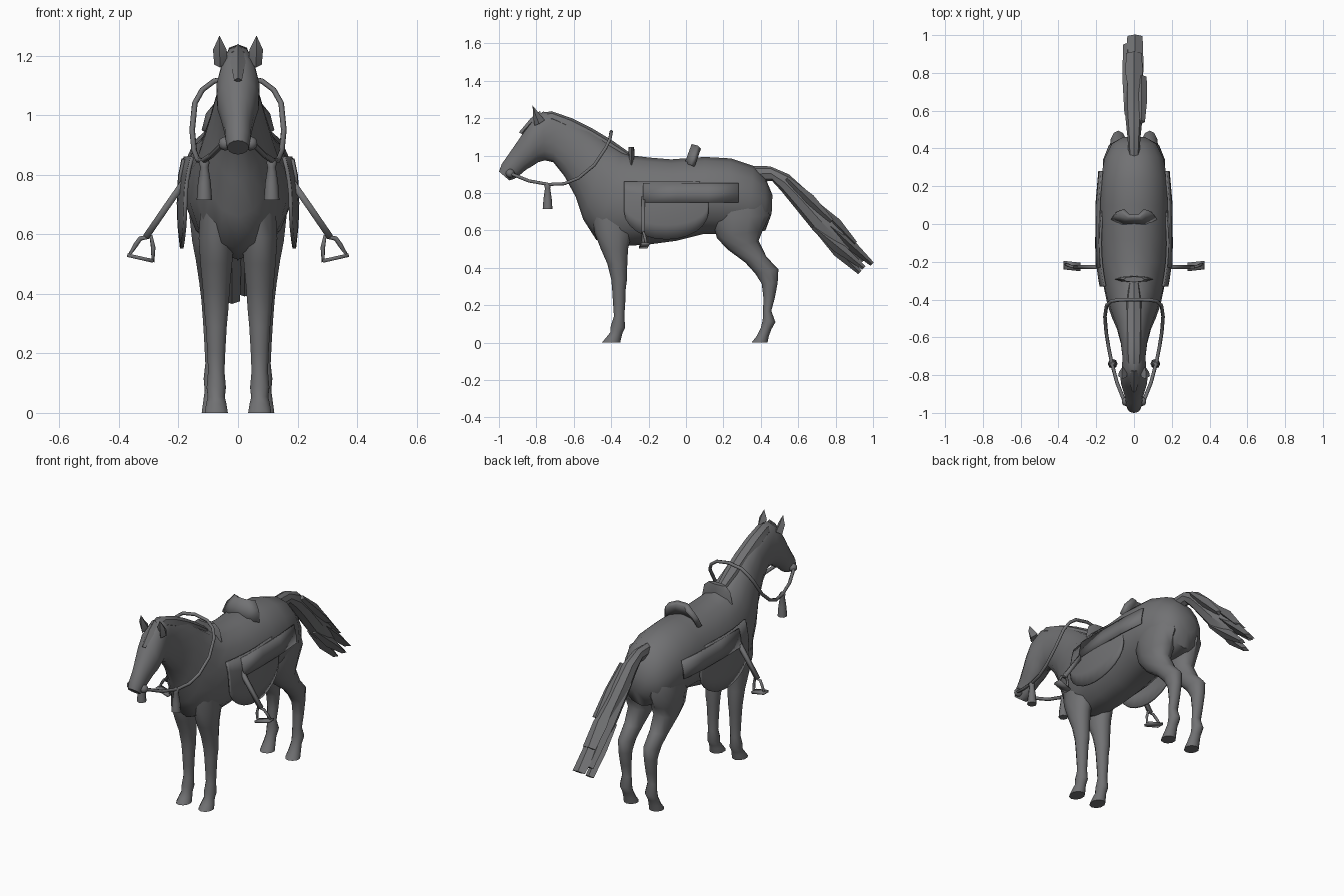
import bpy, bmesh, math
from mathutils import Vector

grey = bpy.data.materials.new("dark_grey")
grey.diffuse_color = (0.165, 0.166, 0.172, 1)


def finish(name, bm, angle=45):
    bmesh.ops.recalc_face_normals(bm, faces=bm.faces)
    me = bpy.data.meshes.new(name)
    bm.to_mesh(me)
    bm.free()
    me.materials.append(grey)
    ob = bpy.data.objects.new(name, me)
    bpy.context.collection.objects.link(ob)
    bpy.ops.object.select_all(action='DESELECT')
    ob.select_set(True)
    bpy.context.view_layer.objects.active = ob
    bpy.ops.object.shade_smooth_by_angle(angle=math.radians(angle))
    return ob


def skin(bm, rings):
    """Join successive vertex rings and cap both ends."""
    n = len(rings[0])
    for a, b in zip(rings, rings[1:]):
        for i in range(n):
            j = (i + 1) % n
            bm.faces.new((a[i], a[j], b[j], b[i]))
    bm.faces.new(rings[0])
    bm.faces.new(rings[-1])


def loft(name, sections, x=0.0, seg=14, angle=50):
    """Each section: y, z of one edge, y, z of the opposite edge, half width."""
    bm = bmesh.new()
    rings = []
    for y1, z1, y2, z2, w in sections:
        mid = Vector((x, (y1 + y2) / 2, (z1 + z2) / 2))
        half = Vector((0, (y1 - y2) / 2, (z1 - z2) / 2))
        rings.append([bm.verts.new(mid + half * math.cos(t) + Vector((w * math.sin(t), 0, 0)))
                      for t in (2 * math.pi * k / seg for k in range(seg))])
    skin(bm, rings)
    return finish(name, bm, angle)


def tube(name, pts, r, seg=6, closed=False):
    """Tube of constant radius along a path."""
    cu = bpy.data.curves.new(name, 'CURVE')
    cu.dimensions = '3D'
    cu.bevel_depth = r
    cu.bevel_resolution = max(0, seg // 2 - 2)
    cu.use_fill_caps = True
    sp = cu.splines.new('POLY')
    sp.points.add(len(pts) - 1)
    for p, c in zip(sp.points, pts):
        p.co = (*c, 1)
    sp.use_cyclic_u = closed
    cu.materials.append(grey)
    ob = bpy.data.objects.new(name, cu)
    bpy.context.collection.objects.link(ob)
    return ob


def sheet(name, columns, thick):
    """Thin plate from a grid of points."""
    bm = bmesh.new()
    g = [[bm.verts.new(p) for p in col] for col in columns]
    for a, b in zip(g, g[1:]):
        for i in range(len(a) - 1):
            bm.faces.new((a[i], a[i + 1], b[i + 1], b[i]))
    ob = finish(name, bm)
    m = ob.modifiers.new("thickness", 'SOLIDIFY')
    m.thickness = thick
    m.offset = 0
    return ob


# torso and neck, rump to throat, then head to muzzle
loft("body", [
    (.462, .79, .458, .69, .06), (.425, .88, .425, .60, .12), (.36, .945, .33, .575, .16),
    (.24, .985, .2, .58, .183), (.1, .993, .09, .58, .187), (-.08, .98, -.05, .545, .188),
    (-.2, .99, -.2, .525, .182), (-.28, 1.0, -.36, .515, .165), (-.34, 1.025, -.48, .55, .145),
    (-.42, 1.08, -.55, .66, .118), (-.5, 1.135, -.59, .78, .093), (-.6, 1.19, -.65, .89, .072),
    (-.7, 1.23, -.71, .965, .062), (-.765, 1.235, -.755, .975, .066), (-.82, 1.195, -.79, .965, .074),
    (-.865, 1.13, -.82, .945, .07), (-.905, 1.07, -.855, .925, .058), (-.95, 1.005, -.89, .895, .046),
    (-.985, .955, -.92, .875, .043), (-1.0, .915, -.945, .868, .036)])

# mane along the crest and forelock over the brow
loft("mane", [
    (-.79, 1.222, -.77, 1.15, .03), (-.72, 1.238, -.71, 1.16, .042), (-.61, 1.2, -.65, 1.12, .046),
    (-.5, 1.145, -.54, 1.06, .048), (-.4, 1.085, -.45, 1.0, .046), (-.3, 1.015, -.36, .97, .03)],
    seg=8, angle=35)
loft("forelock", [(-.78, 1.24, -.77, 1.19, .022), (-.83, 1.2, -.82, 1.16, .026),
                  (-.893, 1.125, -.87, 1.11, .013)], seg=4, angle=20)

front = [(-.50, .70, -.28, .70, .055), (-.49, .59, -.29, .58, .062), (-.455, .50, -.31, .50, .056),
         (-.42, .42, -.314, .42, .048), (-.40, .34, -.315, .34, .042), (-.395, .29, -.322, .29, .037),
         (-.39, .21, -.325, .21, .032), (-.385, .14, -.33, .14, .029), (-.402, .09, -.325, .08, .034),
         (-.405, .055, -.34, .05, .030), (-.425, .03, -.345, .03, .036), (-.45, 0, -.352, 0, .041)]
hind = [(.13, .76, .43, .76, .07), (.14, .66, .447, .68, .085), (.165, .56, .41, .60, .074),
        (.22, .50, .388, .545, .062), (.315, .43, .43, .46, .05), (.37, .37, .494, .392, .042),
        (.405, .315, .49, .32, .037), (.414, .24, .475, .24, .032), (.412, .16, .456, .17, .028),
        (.41, .12, .478, .11, .034), (.40, .08, .456, .07, .030), (.378, .035, .443, .035, .036),
        (.35, 0, .436, 0, .041)]

# semicircular saddle flap, deepest at the middle
def side_x(y, z):
    return .2 - (.9 if z > .7 else .5) * (z - .7) ** 2 - .45 * (y + .1) ** 2

for s, side in ((1, "left"), (-1, "right")):
    loft("front_leg_" + side, front, x=.073 * s, seg=10)
    loft("hind_leg_" + side, hind, x=.083 * s, seg=10)

    # pointed ear
    bm = bmesh.new()
    base = [bm.verts.new((x * s, y, z)) for x, y, z in
            ((.036, -.785, 1.18), (.06, -.81, 1.16), (.08, -.785, 1.17), (.06, -.755, 1.19))]
    mid = [bm.verts.new((x * s, y, z)) for x, y, z in
           ((.038, -.81, 1.22), (.062, -.818, 1.215), (.084, -.805, 1.22), (.063, -.785, 1.225))]
    tip = bm.verts.new((.062 * s, -.82, 1.268))
    for i in range(4):
        j = (i + 1) % 4
        bm.faces.new((base[i], base[j], mid[j], mid[i]))
        bm.faces.new((mid[i], mid[j], tip))
    bm.faces.new(base)
    finish("ear_" + side, bm, 30)

    cols = []
    for k in range(13):
        y = -.105 - .225 * math.cos(math.pi * k / 12)
        low = .70 - .148 * math.sin(math.pi * k / 12)
        cols.append([(s * side_x(y, z), y, z) for z in
                     (low + (.86 - low) * t / 4 for t in range(5))])
    sheet("saddle_flap_" + side, cols, .012)
    # long side panel over the flap
    sheet("side_panel_" + side,
          [[(s * x, y, z) for x, z in ((.198 - d, .75), (.194 - d, .80), (.183 - d, .853))]
           for y, d in ((-.23, .0), (-.05, -.002), (.12, .0), (.28, .014))], .01)

    # stirrup strap and stirrup
    sheet("stirrup_strap_" + side,
          [[(s * .165, y, .80), (s * .24, y, .692), (s * .31, y, .59)] for y in (-.238, -.218)], .022)
    tube("stirrup_" + side, [(s * x, y, z) for x, y, z in
         ((.292, -.228, .592), (.328, -.226, .586), (.343, -.22, .565), (.366, -.212, .528),
          (.286, -.226, .512), (.285, -.23, .555))], .008, closed=True)
    sheet("stirrup_tread_" + side,
          [[(s * .372, y - .0, .53), (s * .284, y - .01, .51)] for y in (-.24, -.195)], .012)

    # bit ring and hanging tassel
    bm = bmesh.new()
    bmesh.ops.create_icosphere(bm, subdivisions=2, radius=.024)
    bmesh.ops.translate(bm, verts=bm.verts, vec=(.042 * s, -.94, .905))
    finish("bit_" + side, bm)
    bm = bmesh.new()
    rings = [[bm.verts.new((.113 * s + r * math.cos(a), -.74 + r * math.sin(a), z))
              for a in (math.pi * k / 4 for k in range(8))]
             for z, r in ((.855, .010), (.842, .018), (.825, .014), (.77, .022), (.715, .026))]
    skin(bm, rings)
    finish("tassel_" + side, bm)

# reins: one loop from bit to bit over the neck
half = [(.05, -.94, .905), (.09, -.84, .865), (.118, -.735, .846), (.135, -.65, .85),
        (.147, -.575, .88), (.154, -.49, .95), (.145, -.43, 1.04), (.12, -.408, 1.085),
        (.08, -.402, 1.115)]
tube("reins", half + [(0, -.40, 1.128)] + [(-x, y, z) for x, y, z in reversed(half)], .0095)

# raised pommel and cantle of the saddle
loft("pommel", [(-.31, .95, -.275, .95, .10), (-.308, 1.02, -.275, 1.02, .085),
                (-.308, 1.047, -.278, 1.047, .055)], seg=8, angle=30)
def cantle_row(y, z, w):
    return [(-w, y + .03, z - .01), (-w * .5, y, z), (w * .5, y, z), (w, y + .03, z - .01)]

sheet("cantle", [cantle_row(.005, .955, .115), cantle_row(.025, 1.01, .10),
                 cantle_row(.042, 1.055, .06)], .028)

# tail dock plus flat hanging locks
loft("tail", [
    (.34, .945, .40, .86, .03), (.45, .943, .46, .865, .034), (.55, .90, .51, .81, .042),
    (.65, .81, .575, .73, .05), (.77, .69, .68, .60, .048), (.85, .60, .78, .51, .036),
    (.89, .53, .85, .47, .02)], seg=8, angle=30)
for i, (x, w, y0, z0, y1, z1) in enumerate((
        (.0, .046, .70, .74, .905, .53), (.005, .045, .72, .67, .995, .42),
        (-.02, .03, .70, .60, .93, .375), (.022, .028, .68, .62, .95, .40),
        (.04, .03, .54, .88, .78, .65), (-.035, .026, .58, .80, .95, .44))):
    d = .022
    loft("tail_lock_%d" % (i + 1),
         [(y0 + d * .4, z0 + d * .4, y0 - d * .4, z0 - d * .4, w * .6),
          ((y0 + y1) / 2 + d, (z0 + z1) / 2 + d, (y0 + y1) / 2 - d, (z0 + z1) / 2 - d, w),
          (y1 + d * .4, z1 + d * .4, y1 - d * .4, z1 - d * .4, w * .9)],
         x=x, seg=4, angle=20)
